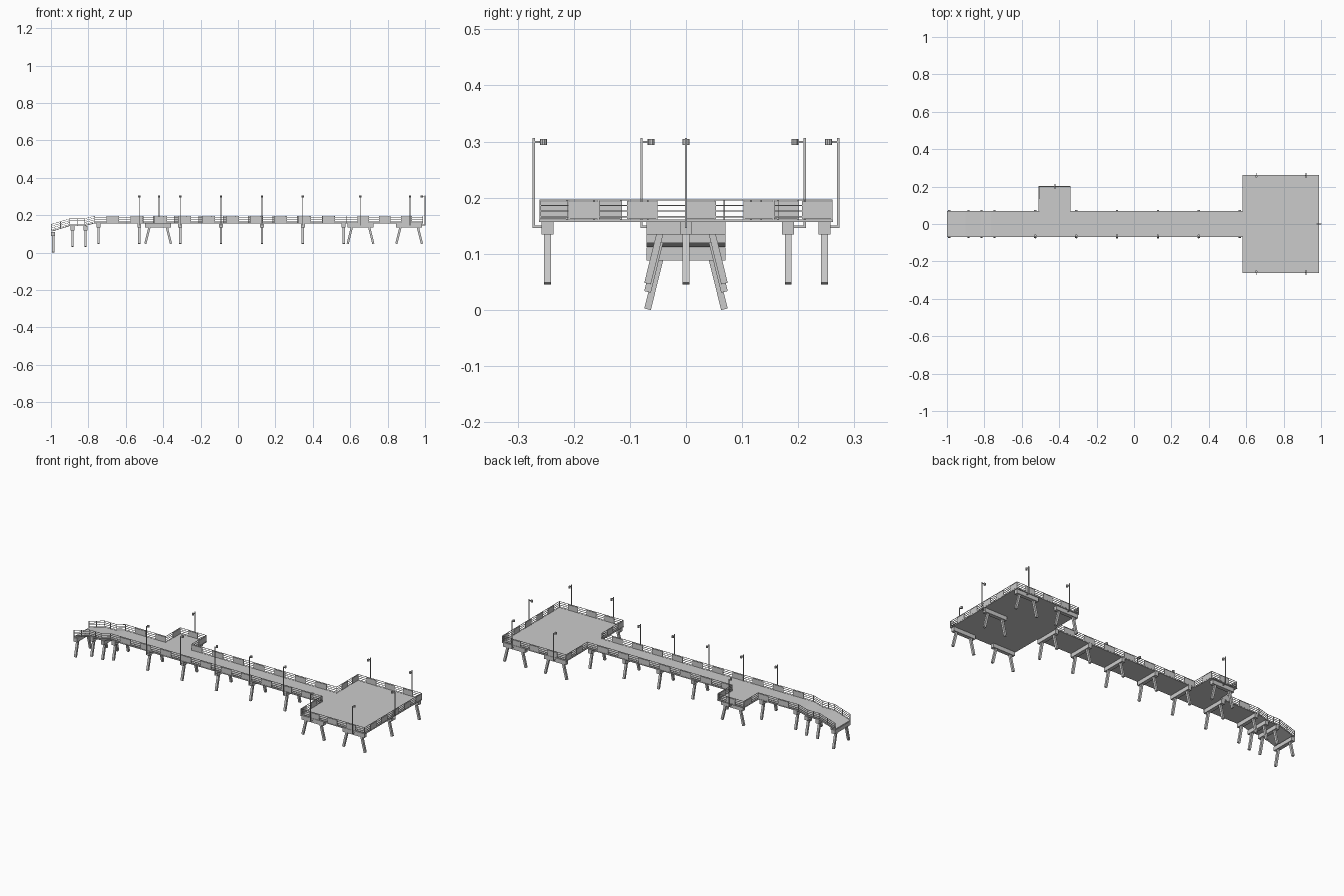
import bpy, bmesh
from mathutils import Vector, Matrix

cube = bpy.data.objects.get("Cube")
if cube:
    bpy.data.objects.remove(cube, do_unlink=True)

DECK = 0.161          # walking surface height
THICK = 0.004         # deck thickness
HALF = 0.07           # half width of the walkway
WIDE = 0.262          # half width of the end platform
START, JOIN, END = -0.765, 0.58, 0.99
BAY_L, BAY_R, BAY_Y = -0.51, -0.34, 0.202
UP = Vector((0, 0, 1))


def finish(name, bm):
    bmesh.ops.recalc_face_normals(bm, faces=bm.faces)
    mesh = bpy.data.meshes.new(name)
    bm.to_mesh(mesh)
    bm.free()
    obj = bpy.data.objects.new(name, mesh)
    bpy.context.collection.objects.link(obj)
    return obj


def bar(bm, a, b, width, height):
    """Box running from a to b, its height axis kept as upright as possible."""
    a, b = Vector(a), Vector(b)
    along = (b - a).normalized()
    side = UP.cross(along)
    side = side.normalized() if side.length > 1e-4 else Vector((0, 1, 0))
    top = along.cross(side)
    rot = Matrix((along, side, top)).transposed().to_4x4()
    size = Matrix.Diagonal(((b - a).length, width, height, 1))
    bmesh.ops.create_cube(bm, size=1, matrix=Matrix.Translation((a + b) / 2) @ rot @ size)


def prism(name, outline, offset):
    bm = bmesh.new()
    face = bm.faces.new([bm.verts.new(p) for p in outline])
    ext = bmesh.ops.extrude_face_region(bm, geom=[face])
    moved = [v for v in ext["geom"] if isinstance(v, bmesh.types.BMVert)]
    bmesh.ops.translate(bm, verts=moved, vec=offset)
    return finish(name, bm)


# Level deck: walkway, viewing bay and end platform in one outline
plan = [(START, -HALF), (JOIN, -HALF), (JOIN, -WIDE), (END, -WIDE), (END, WIDE),
        (JOIN, WIDE), (JOIN, HALF), (BAY_R, HALF), (BAY_R, BAY_Y),
        (BAY_L, BAY_Y), (BAY_L, HALF), (START, HALF)]
prism("deck", [(x, y, DECK) for x, y in plan], (0, 0, -THICK))

# Shore ramp: slope, landing, slope
ramp = [(-0.998, 0.116), (-0.9, 0.146), (-0.82, 0.146), (START, DECK)]
side = ramp + [(x, z - THICK) for x, z in reversed(ramp)]
prism("shore_ramp", [(x, -HALF, z) for x, z in side], (0, 2 * HALF, 0))


# Trestles: a cap beam on two splayed legs
def trestle(name, x, y, axis, drop=0.0):
    bm = bmesh.new()
    base = Vector((x, y, -drop))
    d = Vector((1, 0, 0)) if axis == "x" else Vector((0, 1, 0))
    beam = base + UP * 0.1455
    bar(bm, beam - d * HALF, beam + d * HALF, 0.021, 0.0225)
    for s in (-1, 1):
        bar(bm, base + d * s * 0.045 + UP * 0.142,
            base + d * s * 0.0685 + UP * 0.047, 0.012, 0.012)
    finish(name, bm)


trestle("shore_trestle", -0.988, 0, "y", 0.046)
for i, x in enumerate((-0.885, -0.815)):
    trestle(f"landing_trestle_{i + 1}", x, 0, "y", 0.015)
walk_x = [-0.528 + 0.2186 * i for i in range(6)]
for i, x in enumerate([-0.746] + walk_x):
    trestle(f"walkway_trestle_{i + 1}", x, 0, "y")
trestle("bay_trestle", -0.427, 0.182, "x")
for s, label in ((-1, "front"), (1, "back")):
    for i, x in enumerate((0.655, 0.915)):
        trestle(f"platform_trestle_{label}_{i + 1}", x, s * 0.247, "x")
trestle("platform_trestle_end", 0.915, 0, "x")


# Railings: posts with either four rails or a solid panel between them
def railing(name, a, b, count, solid=None):
    bm = bmesh.new()
    a, b = Vector(a), Vector(b)
    pts = [a.lerp(b, i / count) for i in range(count + 1)]
    for p in pts:
        bar(bm, p, p + UP * 0.036, 0.003, 0.003)
    for i, (p, q) in enumerate(zip(pts, pts[1:])):
        filled = solid is not None and i % 2 == solid
        for h in (0.035,) if filled else (0.005, 0.015, 0.025, 0.035):
            bar(bm, p + UP * h, q + UP * h, 0.0025, 0.002)
        if filled:
            bar(bm, p + UP * 0.0165, q + UP * 0.0165, 0.003, 0.031)
    finish(name, bm)


e = 0.002             # inset of the rails from the deck edge
h, w, x1 = HALF - e, WIDE - e, END - e
flat = [
    ("walkway_rail_front", (START, -h), (JOIN + e, -h), 21, 1),
    ("walkway_rail_back_shore", (START, h), (BAY_L + e, h), 4, 1),
    ("walkway_rail_back_sea", (BAY_R - e, h), (JOIN + e, h), 14, 0),
    ("bay_rail_left", (BAY_L + e, h), (BAY_L + e, BAY_Y - e), 2, 1),
    ("bay_rail_back", (BAY_L + e, BAY_Y - e), (BAY_R - e, BAY_Y - e), 3, 1),
    ("bay_rail_right", (BAY_R - e, h), (BAY_R - e, BAY_Y - e), 2, 1),
    ("platform_rail_end", (x1, -w), (x1, w), 10, 1),
]
for s, label in ((-1, "front"), (1, "back")):
    flat.append((f"platform_rail_{label}", (JOIN + e, s * w), (x1, s * w), 7, 1))
    flat.append((f"platform_rail_inner_{label}", (JOIN + e, s * h), (JOIN + e, s * w), 4, 1))
    for i, (p, q) in enumerate(zip(ramp, ramp[1:])):
        railing(f"ramp_rail_{label}_{i + 1}", (p[0], s * h, p[1]), (q[0], s * h, q[1]),
                2 if i < 2 else 1)
for name, a, b, count, solid in flat:
    railing(name, (*a, DECK), (*b, DECK), count, solid)


# Lamps: bracketed pole outside the deck edge, head reaching inward
def lamp(name, x, y, inward):
    bm = bmesh.new()
    edge, d = Vector((x, y, 0)), Vector((*inward, 0))
    foot = edge - d * 0.0095
    bar(bm, foot + UP * 0.146, foot + UP * 0.306, 0.004, 0.004)
    bar(bm, foot + UP * 0.148, foot + d * 0.022 + UP * 0.148, 0.004, 0.004)
    bar(bm, foot + UP * 0.299, foot + d * 0.014 + UP * 0.299, 0.003, 0.003)
    head = foot + d * 0.0175 + UP * 0.299
    bmesh.ops.create_cone(bm, cap_ends=True, segments=10, radius1=0.0063,
                          radius2=0.0063, depth=0.011, matrix=Matrix.Translation(head))
    finish(name, bm)


for i, x in enumerate(walk_x[:5]):
    lamp(f"walkway_lamp_{i + 1}", x, -HALF, (0, 1))
lamp("bay_lamp", -0.423, BAY_Y, (0, -1))
for s, label in ((-1, "front"), (1, "back")):
    for i, x in enumerate((0.653, 0.92)):
        lamp(f"platform_lamp_{label}_{i + 1}", x, s * WIDE, (0, -s))
lamp("platform_lamp_end", END, 0, (-1, 0))
